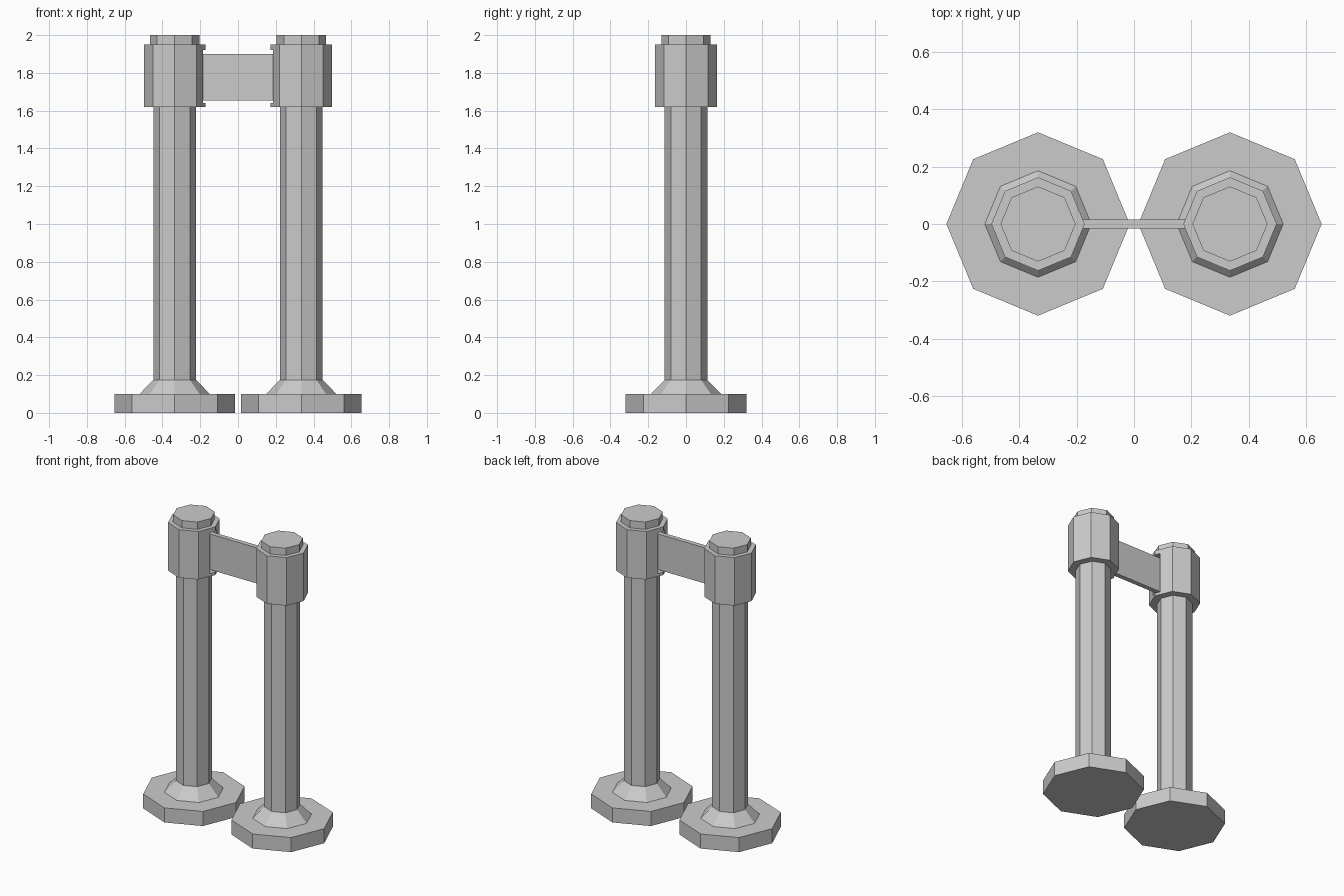
import bpy

if "Cube" in bpy.data.objects:
    bpy.data.objects.remove(bpy.data.objects["Cube"])

POST_X = 0.335


def prism(name, x, z0, z1, r0, r1=None):
    """Eight-sided prism or cone section with corners on the x and y axes."""
    bpy.ops.mesh.primitive_cone_add(vertices=8, radius1=r0, radius2=r1 or r0,
                                    depth=z1 - z0, location=(x, 0, (z0 + z1) / 2))
    obj = bpy.context.object
    obj.name = name
    return obj


def box(name, x0, x1, half_y, z0, z1):
    bpy.ops.mesh.primitive_cube_add(size=1, location=((x0 + x1) / 2, 0, (z0 + z1) / 2))
    obj = bpy.context.object
    obj.name = name
    obj.scale = (abs(x1 - x0), half_y * 2, z1 - z0)
    bpy.ops.object.transform_apply(location=False, rotation=False, scale=True)
    return obj


for label, side in (("left", -1), ("right", 1)):
    x = side * POST_X
    # Foot, collar and pole
    prism(label + "_base", x, 0, 0.10, 0.32)
    prism(label + "_collar", x, 0.10, 0.175, 0.186, 0.113)
    prism(label + "_pole", x, 0.175, 1.62, 0.113)
    # Belt housing and top cap
    head = prism(label + "_belt_housing", x, 1.62, 1.95, 0.163)
    prism(label + "_cap", x, 1.95, 2.0, 0.131)
    # Slot on the inner side where the belt enters
    cutter = box("slot_cutter", x - side * 0.11, x - side * 0.25, 0.035, 1.64, 1.92)
    cutter.hide_render = True
    mod = head.modifiers.new("slot", 'BOOLEAN')
    mod.operation = 'DIFFERENCE'
    mod.solver = 'EXACT'
    mod.object = cutter
    bpy.context.view_layer.objects.active = head
    bpy.ops.object.modifier_apply(modifier=mod.name)
    bpy.data.objects.remove(cutter)

# Belt stretched between the two posts
box("belt", -0.23, 0.23, 0.016, 1.655, 1.90)
